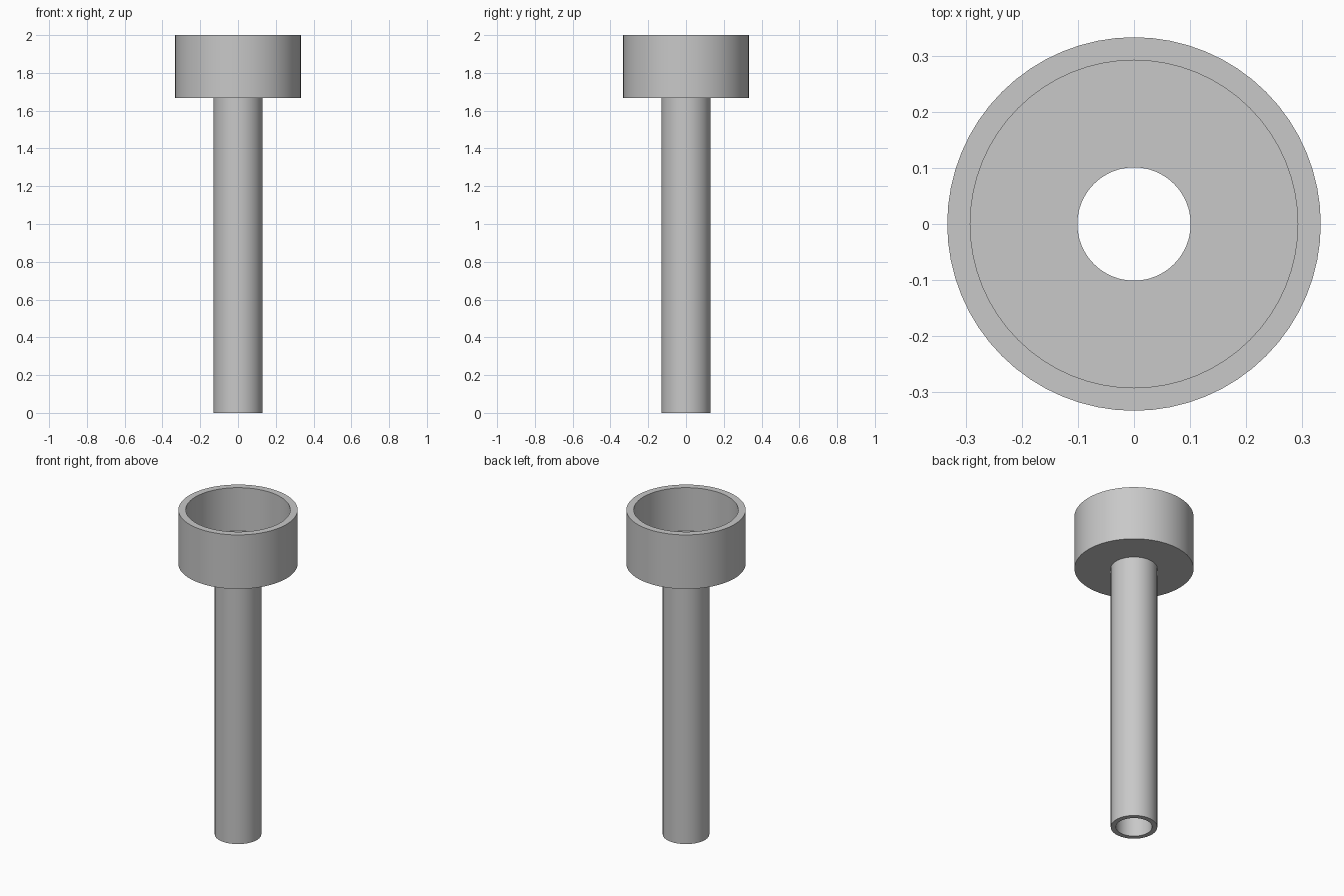
import bpy, bmesh, math

SEGMENTS = 64

cube = bpy.data.objects.get("Cube")
if cube:
    bpy.data.objects.remove(cube, do_unlink=True)

grey = bpy.data.materials.new("light grey")
grey.use_nodes = True
colour = (0.58, 0.58, 0.58, 1)
grey.diffuse_color = colour
grey.node_tree.nodes["Principled BSDF"].inputs["Base Color"].default_value = colour


def lathe(name, profile):
    """Turn a closed (radius, height) profile about the z axis."""
    bm = bmesh.new()
    verts = [bm.verts.new((r, 0, z)) for r, z in profile]
    edges = [bm.edges.new((v, verts[(i + 1) % len(verts)])) for i, v in enumerate(verts)]
    bmesh.ops.spin(bm, geom=verts + edges, cent=(0, 0, 0), axis=(0, 0, 1),
                   angle=math.tau, steps=SEGMENTS, use_merge=False)
    bmesh.ops.remove_doubles(bm, verts=bm.verts, dist=0.0001)
    bmesh.ops.recalc_face_normals(bm, faces=bm.faces)
    mesh = bpy.data.meshes.new(name)
    bm.to_mesh(mesh)
    bm.free()
    mesh.materials.append(grey)
    obj = bpy.data.objects.new(name, mesh)
    bpy.context.collection.objects.link(obj)
    bpy.ops.object.select_all(action="DESELECT")
    obj.select_set(True)
    bpy.context.view_layer.objects.active = obj
    bpy.ops.object.shade_smooth_by_angle(angle=math.radians(30))
    return obj


cup_r, cup_inner, tube_r, bore = 0.333, 0.292, 0.13, 0.101
cup_base, cup_floor, top = 1.667, 1.733, 2.0

# Open cup and hollow stem in one continuous wall
lathe("funnel_cup_and_stem", [
    (bore, 0), (tube_r, 0), (tube_r, cup_base), (cup_r, cup_base),
    (cup_r, top), (cup_inner, top), (cup_inner, cup_floor), (bore, cup_floor)])
